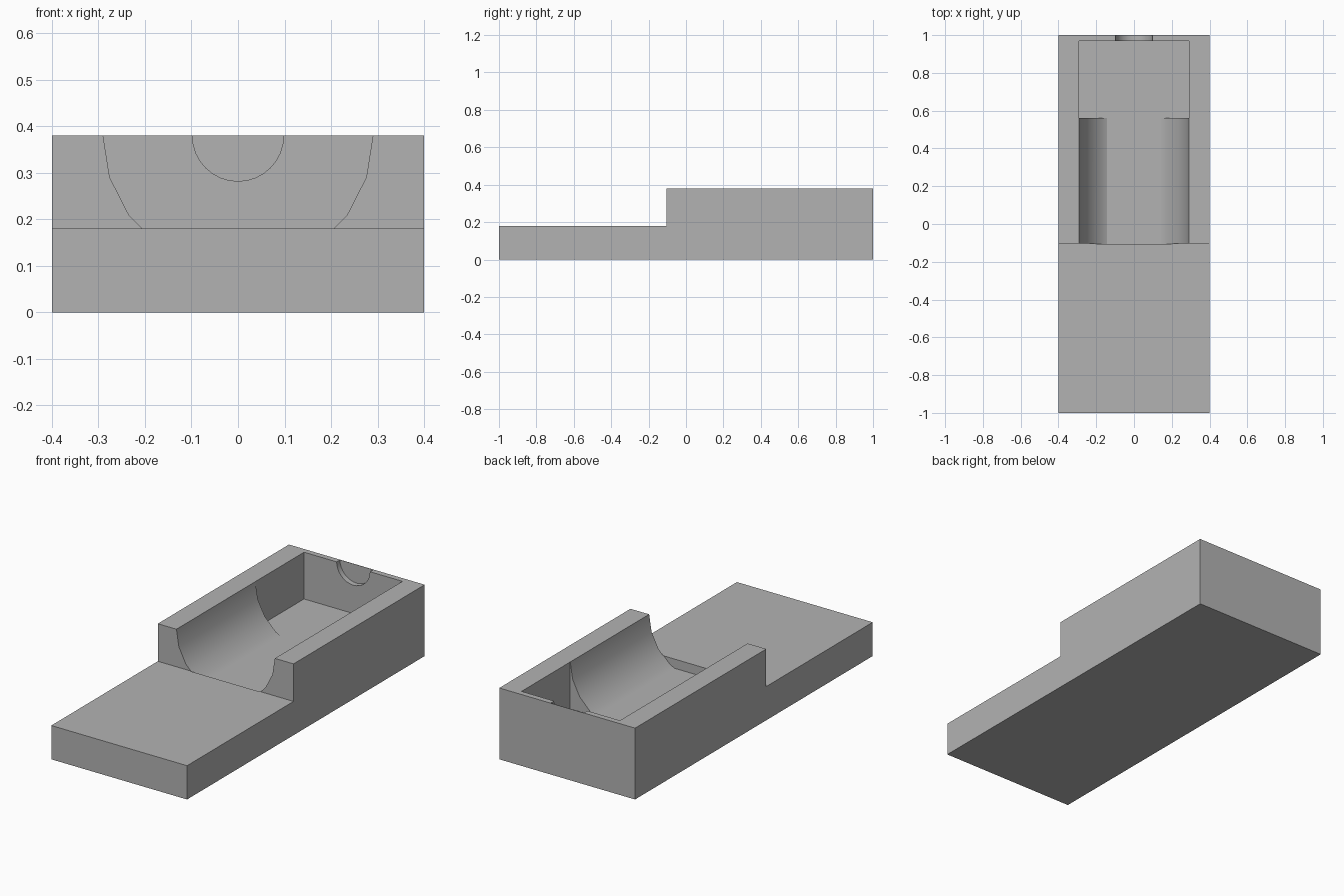
import bpy
import bmesh
from math import cos, sin, pi

default = bpy.data.objects.get("Cube")
if default:
    bpy.data.objects.remove(default, do_unlink=True)

TOP, STEP, FLOOR = 0.38, 0.18, 0.131
STEP_Y = -0.104

grey = bpy.data.materials.new("plain grey")
grey.use_nodes = True
grey.diffuse_color = (0.45, 0.45, 0.45, 1)
grey.node_tree.nodes["Principled BSDF"].inputs["Base Color"].default_value = grey.diffuse_color


def prism(name, profile, axis, start, end):
    """Extrude a closed 2D profile along x (profile in y, z) or y (profile in x, z)."""
    bm = bmesh.new()
    place = (lambda a, b: (start, a, b)) if axis == "x" else (lambda a, b: (a, start, b))
    face = bm.faces.new([bm.verts.new(place(a, b)) for a, b in profile])
    moved = bmesh.ops.extrude_face_region(bm, geom=[face])["geom"]
    step = end - start
    offset = (step, 0, 0) if axis == "x" else (0, step, 0)
    bmesh.ops.translate(bm, vec=offset, verts=[v for v in moved if isinstance(v, bmesh.types.BMVert)])
    bmesh.ops.recalc_face_normals(bm, faces=bm.faces)
    mesh = bpy.data.meshes.new(name)
    bm.to_mesh(mesh)
    bm.free()
    mesh.materials.append(grey)
    obj = bpy.data.objects.new(name, mesh)
    bpy.context.collection.objects.link(obj)
    return obj


def half_round(radius, sides):
    """Lower half circle hanging from the top face, closed above it."""
    arc = [(-radius * cos(pi * i / sides), TOP - radius * sin(pi * i / sides)) for i in range(sides + 1)]
    return arc + [(radius, TOP + 0.1), (-radius, TOP + 0.1)]


def flat_bottom(points, floor):
    """Clip a profile to a flat floor."""
    clipped = []
    for (x1, z1), (x2, z2) in zip(points, points[1:] + points[:1]):
        if z1 >= floor:
            clipped.append((x1, z1))
        if (z1 - floor) * (z2 - floor) < 0:
            t = (floor - z1) / (z2 - z1)
            clipped.append((x1 + t * (x2 - x1), floor))
    return clipped


# Stepped body: low tray in front, tall block behind
body = prism("stepped_body", [(-1, 0), (1, 0), (1, TOP), (STEP_Y, TOP), (STEP_Y, STEP), (-1, STEP)],
             "x", -0.4, 0.4)

# Hollows: round trough, square pocket and shallow half-round notch
box = [(-0.29, FLOOR), (0.29, FLOOR), (0.29, TOP + 0.1), (-0.29, TOP + 0.1)]
cutters = [
    prism("pocket_cutter", box, "y", 0.56, 0.97),
    prism("trough_cutter", flat_bottom(half_round(0.29, 10), FLOOR), "y", STEP_Y - 0.003, 0.6),
    prism("notch_cutter", half_round(0.098, 16), "y", 0.9, 0.998),
]
bpy.context.view_layer.objects.active = body
body.select_set(True)
for cutter in cutters:
    cut = body.modifiers.new(cutter.name, "BOOLEAN")
    cut.operation = "DIFFERENCE"
    cut.solver = "EXACT"
    cut.object = cutter
    bpy.ops.object.modifier_apply(modifier=cut.name)
    bpy.data.objects.remove(cutter, do_unlink=True)

# Smooth the rounded hollows, keep every corner sharp
for obj in bpy.context.selected_objects:
    obj.select_set(obj == body)
bpy.ops.object.shade_smooth_by_angle(angle=0.42)
